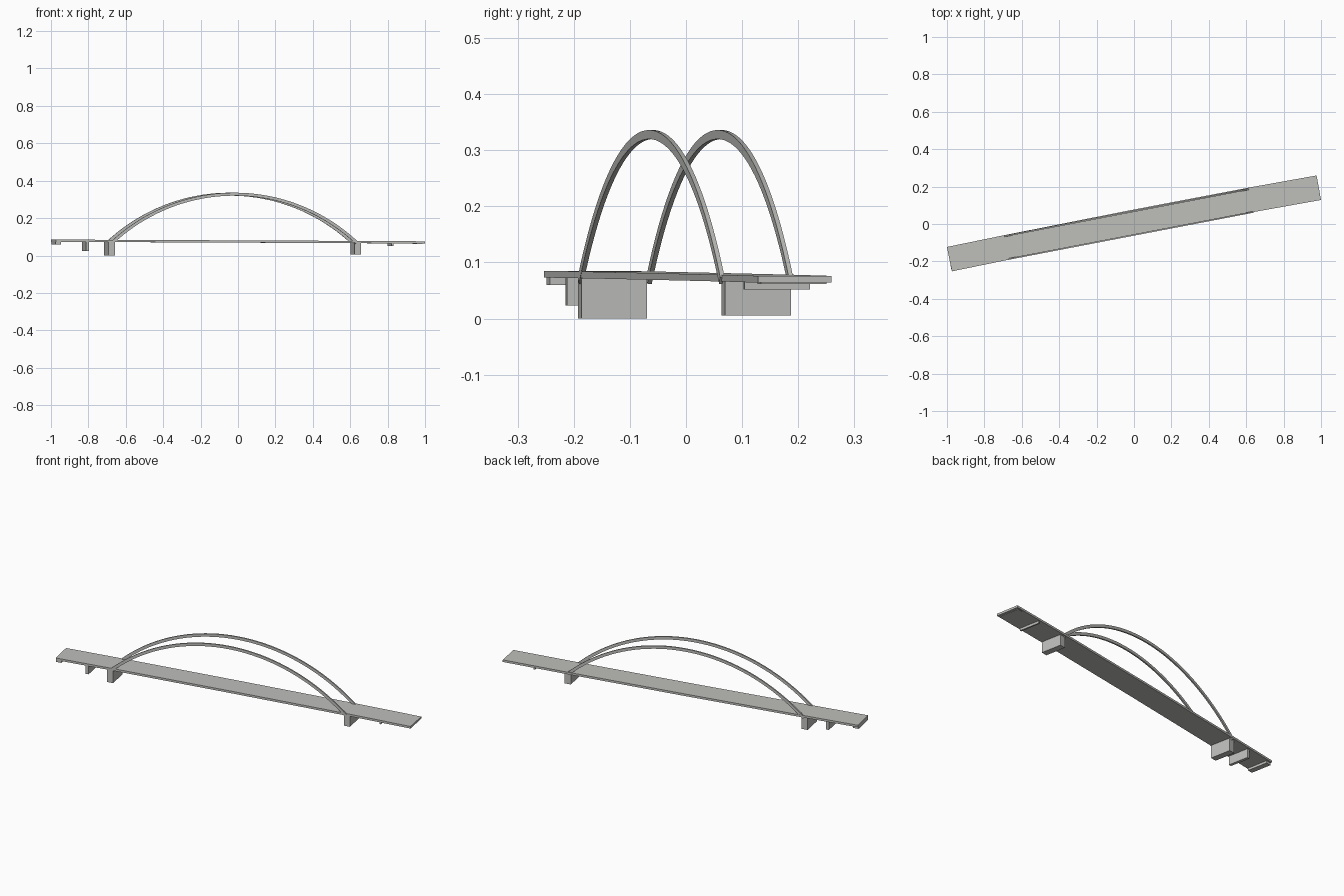
import bpy, bmesh, math
from mathutils import Vector

cube = bpy.data.objects.get("Cube")
if cube:
    bpy.data.objects.remove(cube, do_unlink=True)

concrete = bpy.data.materials.new("pale concrete")
concrete.use_nodes = True
color = (0.52, 0.52, 0.50, 1)
concrete.diffuse_color = color
concrete.node_tree.nodes["Principled BSDF"].inputs["Base Color"].default_value = color

UP = Vector((0, 0, 1))
HEADING = math.atan2(0.2525, 1.313)
ALONG = Vector((math.cos(HEADING), math.sin(HEADING), 0))
ACROSS = UP.cross(ALONG)


def sweep(name, path, width, depth):
    """Rectangular section carried along a path, with closed ends."""
    bm = bmesh.new()
    rings = []
    for i, p in enumerate(path):
        tangent = (path[min(i + 1, len(path) - 1)] - path[max(i - 1, 0)]).normalized()
        side = UP.cross(tangent).normalized() * width / 2
        lift = tangent.cross(side).normalized() * depth / 2
        rings.append([bm.verts.new(p + side * a + lift * b)
                      for a, b in ((-1, -1), (1, -1), (1, 1), (-1, 1))])
    for r, s in zip(rings, rings[1:]):
        for k in range(4):
            n = (k + 1) % 4
            bm.faces.new((r[k], r[n], s[n], s[k]))
    bm.faces.new(rings[0])
    bm.faces.new(rings[-1])
    bmesh.ops.recalc_face_normals(bm, faces=bm.faces)
    mesh = bpy.data.meshes.new(name)
    bm.to_mesh(mesh)
    bm.free()
    mesh.materials.append(concrete)
    obj = bpy.data.objects.new(name, mesh)
    bpy.context.collection.objects.link(obj)
    return obj


# Gently curving deck that falls slightly towards one end
deck_path = [Vector(p) for p in (
    (-0.987, -0.188, 0.079), (-0.69, -0.127, 0.078), (-0.03, 0.004, 0.075),
    (0.625, 0.129, 0.072), (0.988, 0.194, 0.070))]
sweep("deck", deck_path, 0.133, 0.012)

# Twin arch ribs, circular arcs springing from the deck edges
HALF_SPAN, RISE, SPRING = 0.667, 0.26, 0.068
radius = (HALF_SPAN ** 2 + RISE ** 2) / (2 * RISE)
half_angle = math.asin(HALF_SPAN / radius)
middle = Vector((-0.031, -0.001, SPRING + RISE - radius))
STEPS = 40
for name, sign in (("front_arch", -1), ("back_arch", 1)):
    arc = []
    for i in range(STEPS + 1):
        a = half_angle * (2 * i / STEPS - 1)
        arc.append(middle + ACROSS * 0.0622 * sign
                   + ALONG * radius * math.sin(a) + UP * radius * math.cos(a))
    sweep(name, arc, 0.008, 0.016)

# Piers and end beams: x, y, bottom, top, length along the deck
supports = {
    "left_abutment": (-0.972, -0.187, 0.060, 0.075, 0.030),
    "left_side_pier": (-0.815, -0.155, 0.023, 0.075, 0.016),
    "left_arch_pier": (-0.687, -0.131, 0.000, 0.074, 0.035),
    "right_arch_pier": (0.630, 0.125, 0.005, 0.070, 0.035),
    "right_side_pier": (0.815, 0.162, 0.052, 0.068, 0.009),
    "right_abutment": (0.960, 0.189, 0.062, 0.068, 0.030),
}
for name, (x, y, low, high, length) in supports.items():
    centre = Vector((x, y, (low + high) / 2))
    ends = [centre - ALONG * length / 2, centre + ALONG * length / 2]
    sweep(name, ends, 0.119, high - low)
